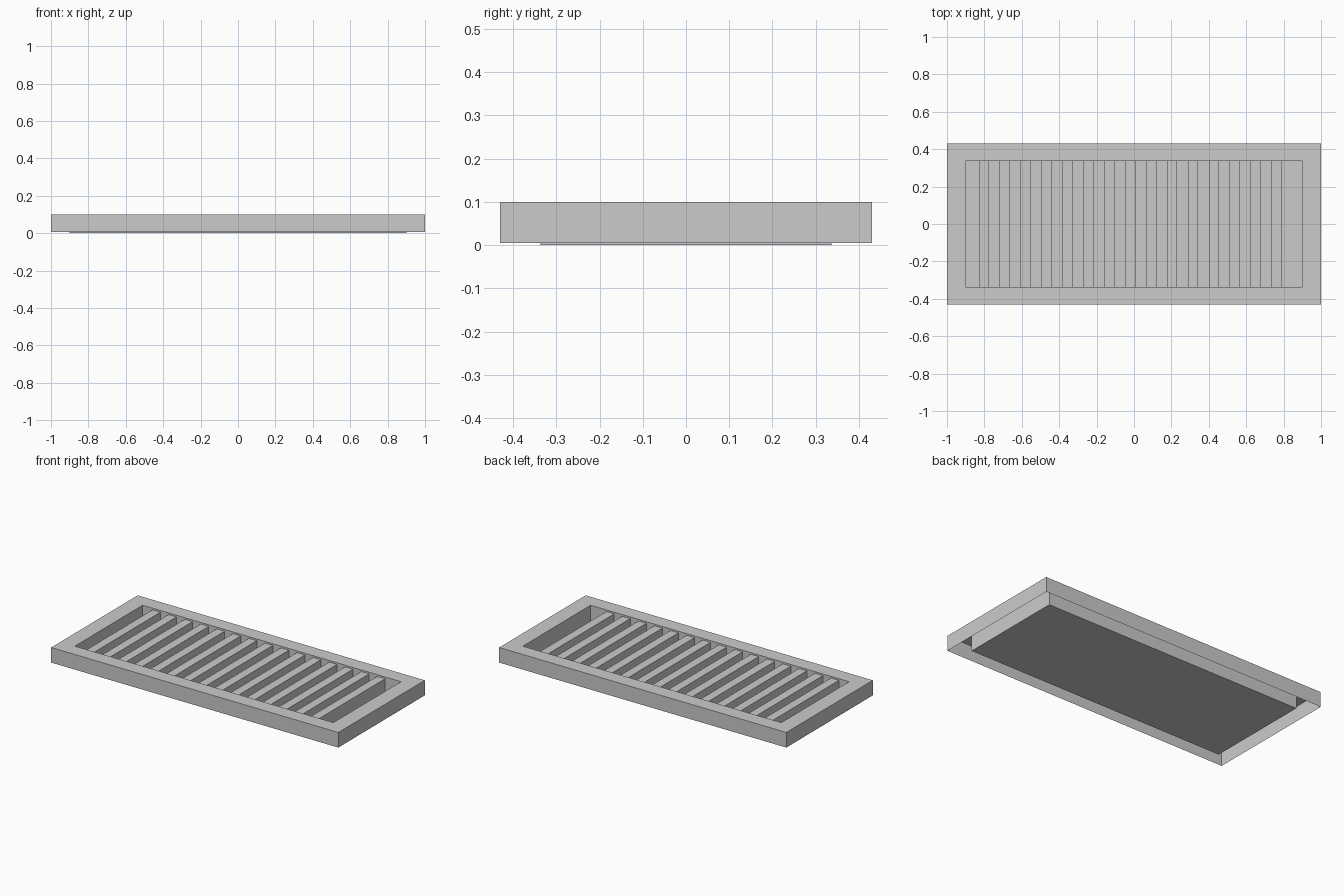
import bpy, bmesh

if "Cube" in bpy.data.objects:
    bpy.data.objects.remove(bpy.data.objects["Cube"])


def finish(name, bm):
    bmesh.ops.recalc_face_normals(bm, faces=bm.faces)
    mesh = bpy.data.meshes.new(name)
    bm.to_mesh(mesh)
    bm.free()
    obj = bpy.data.objects.new(name, mesh)
    bpy.context.collection.objects.link(obj)
    return obj


def ring(bm, hx, hy, z):
    return [bm.verts.new((sx * hx, sy * hy, z))
            for sx, sy in ((-1, -1), (1, -1), (1, 1), (-1, 1))]


# Hollow frame: outer skirt, flat rim, inner skirt, open underneath
bm = bmesh.new()
rings = [ring(bm, *r) for r in ((1.0, 0.43, 0.005), (1.0, 0.43, 0.1),
                                (0.9, 0.337, 0.1), (0.9, 0.337, 0.0))]
for a, b in zip(rings, rings[1:]):
    for i in range(4):
        j = (i + 1) % 4
        bm.faces.new((a[i], a[j], b[j], b[i]))
# Back plate closing the inner skirt
bm.faces.new(rings[-1])
finish("vent_frame", bm)

# Row of upright bars running across the opening
PITCH, WIDTH, TOP = 0.1118, 0.055, 0.09
for k in range(15):
    bm = bmesh.new()
    bmesh.ops.create_cube(bm, size=1.0)
    bmesh.ops.scale(bm, vec=(WIDTH, 0.672, TOP - 0.001), verts=bm.verts)
    bmesh.ops.translate(bm, vec=(-0.8025 + k * PITCH, 0, (TOP + 0.001) / 2), verts=bm.verts)
    finish(f"grille_bar_{k + 1}", bm)
